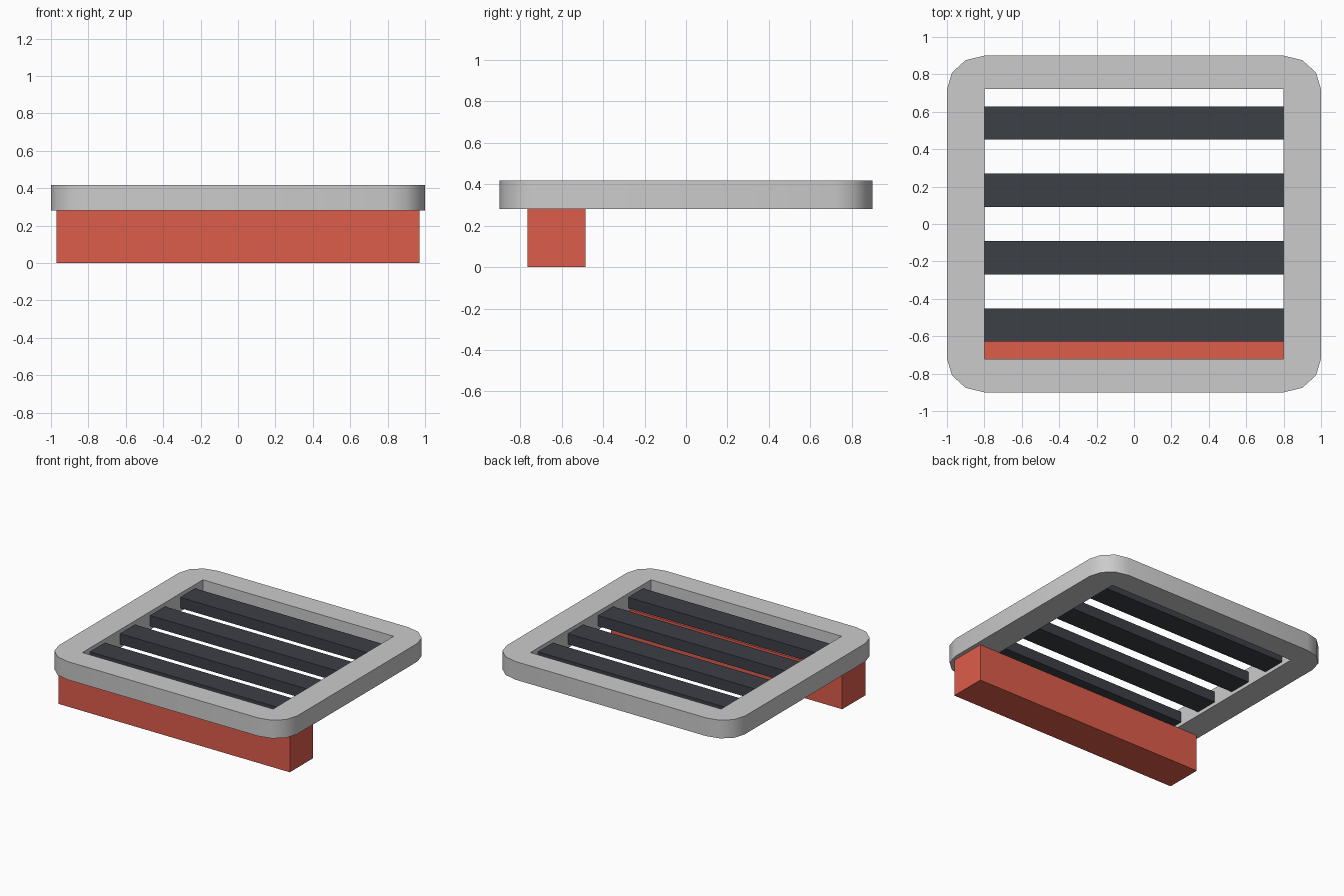
import bpy, bmesh
from math import sin, cos, pi, radians

if "Cube" in bpy.data.objects:
    bpy.data.objects.remove(bpy.data.objects["Cube"])


def material(name, rgb):
    m = bpy.data.materials.new(name)
    m.diffuse_color = (*rgb, 1)
    m.use_nodes = True
    m.node_tree.nodes["Principled BSDF"].inputs["Base Color"].default_value = m.diffuse_color
    return m


def box(name, lo, hi, mat):
    bm = bmesh.new()
    bmesh.ops.create_cube(bm, size=1)
    for v in bm.verts:
        v.co = [(a + b) / 2 + c * (b - a) for a, b, c in zip(lo, hi, v.co)]
    me = bpy.data.meshes.new(name)
    bm.to_mesh(me)
    bm.free()
    me.materials.append(mat)
    ob = bpy.data.objects.new(name, me)
    bpy.context.collection.objects.link(ob)
    return ob


dark = material("dark_slat", (0.045, 0.05, 0.062))
red = material("red_bar", (0.73, 0.11, 0.07))

# Frame: rounded outer outline around a square-cornered opening
Z0, Z1, IX, IY = 0.28, 0.418, 0.8, 0.722
bm = bmesh.new()
inner, outer = [], []
for q, (sx, sy) in enumerate([(1, 1), (-1, 1), (-1, -1), (1, -1)]):
    inner.append(bm.verts.new((sx * IX, sy * IY, Z0)))
    angles = [q * pi / 2 + i * pi / 6 for i in range(4)]
    outer.append([bm.verts.new((sx * 0.8 + 0.2 * cos(a), sy * 0.72 + 0.18 * sin(a), Z0))
                  for a in angles])
for q in range(4):
    n = (q + 1) % 4
    bm.faces.new([inner[q]] + outer[q])
    bm.faces.new([inner[q], outer[q][-1], outer[n][0], inner[n]])
top = bmesh.ops.extrude_face_region(bm, geom=bm.faces[:], use_keep_orig=True)["geom"]
bmesh.ops.translate(bm, vec=(0, 0, Z1 - Z0),
                    verts=[g for g in top if isinstance(g, bmesh.types.BMVert)])
bmesh.ops.recalc_face_normals(bm, faces=bm.faces[:])
mesh = bpy.data.meshes.new("frame")
bm.to_mesh(mesh)
bm.free()
frame = bpy.data.objects.new("frame", mesh)
bpy.context.collection.objects.link(frame)
bpy.context.view_layer.objects.active = frame
frame.select_set(True)
bpy.ops.object.shade_smooth_by_angle(angle=radians(40))

# Slats recessed between the frame's inner sides
for i in range(4):
    y = -0.54 + 0.36 * i
    box(f"slat_{i + 1}", (-IX, y - 0.089, 0.307), (IX, y + 0.089, 0.388), dark)

# Support bar under the front edge
box("support_bar", (-0.97, -0.765, 0), (0.97, -0.486, Z0), red)
